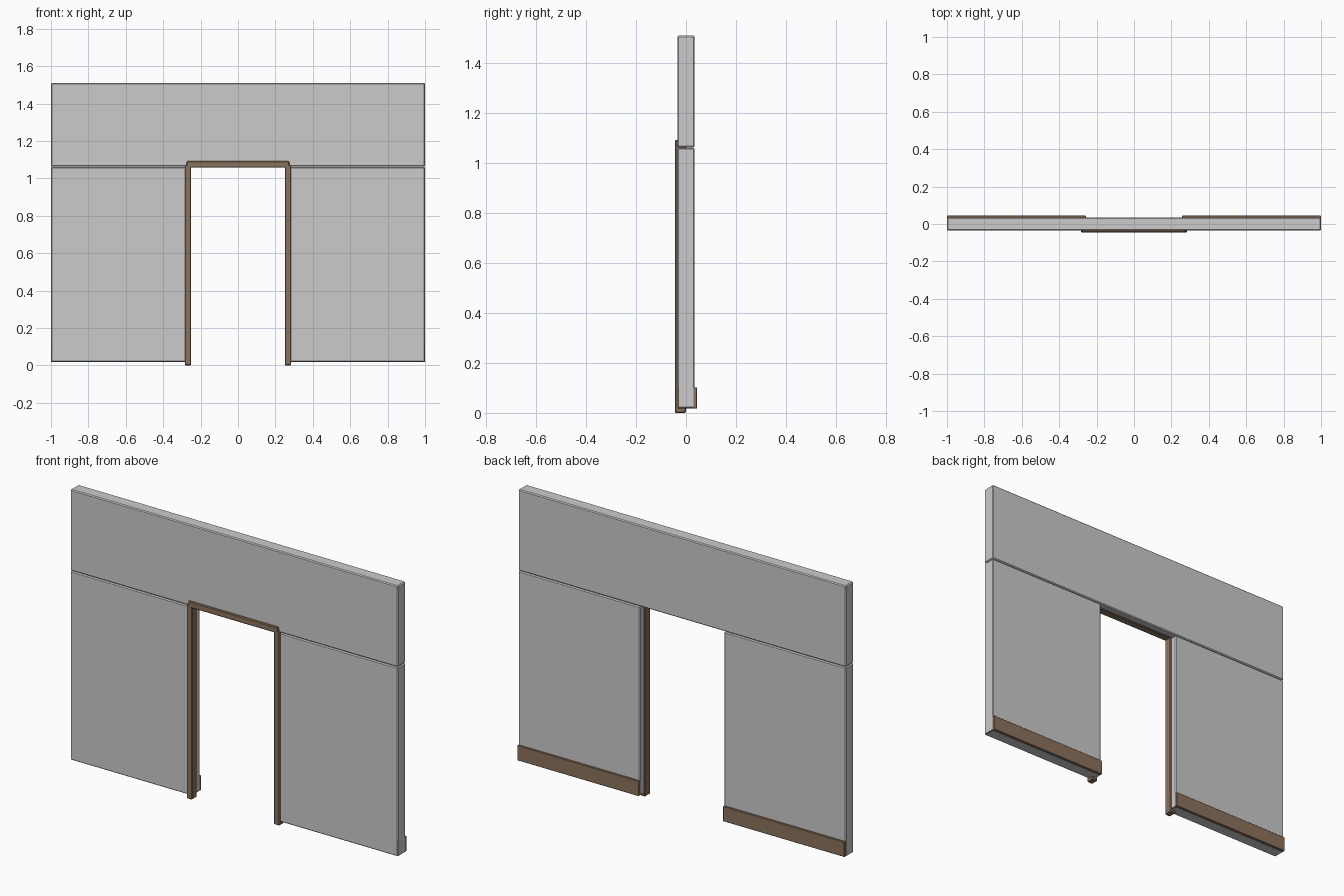
import bpy
import bmesh

if "Cube" in bpy.data.objects:
    bpy.data.objects.remove(bpy.data.objects["Cube"])

wood = bpy.data.materials.new("brown_wood")
wood.diffuse_color = (0.26, 0.17, 0.11, 1)
wood.use_nodes = True
wood.node_tree.nodes["Principled BSDF"].inputs["Base Color"].default_value = wood.diffuse_color


def box(name, x, y, z, bevel=0.005, mat=None):
    """Chamfered box from (min, max) ranges."""
    bm = bmesh.new()
    bmesh.ops.create_cube(bm, size=1)
    for v in bm.verts:
        v.co = [r[0] if c < 0 else r[1] for c, r in zip(v.co, (x, y, z))]
    bmesh.ops.bevel(bm, geom=bm.edges[:], offset=bevel, segments=1,
                    profile=0.5, affect='EDGES')
    bmesh.ops.recalc_face_normals(bm, faces=bm.faces[:])
    me = bpy.data.meshes.new(name)
    bm.to_mesh(me)
    bm.free()
    ob = bpy.data.objects.new(name, me)
    bpy.context.collection.objects.link(ob)
    if mat:
        me.materials.append(mat)
    return ob


def sided(s, a, b):
    """Mirror an x range to the left (s=-1) or right (s=1)."""
    return tuple(sorted((s * a, s * b)))


WALL_Y = (-0.035, 0.035)

# Upper wall across the full width
box("upper_wall", (-1, 1), WALL_Y, (1.063, 1.511))

for s, side in ((-1, "left"), (1, "right")):
    # Wall panel beside the doorway
    box(side + "_wall", sided(s, 0.257, 1), WALL_Y, (0.018, 1.061))
    # Skirting board along the back
    box(side + "_skirting", sided(s, 0.2575, 0.9995), (-0.033, 0.045),
        (0.0185, 0.102), 0.002, wood)
    # Door jamb
    box(side + "_jamb", sided(s, 0.25, 0.284), (-0.045, 0.0),
        (0, 1.072), 0.004, wood)

# Door frame head
box("frame_head", (-0.275, 0.275), (-0.045, 0.0), (1.058, 1.092), 0.004, wood)
